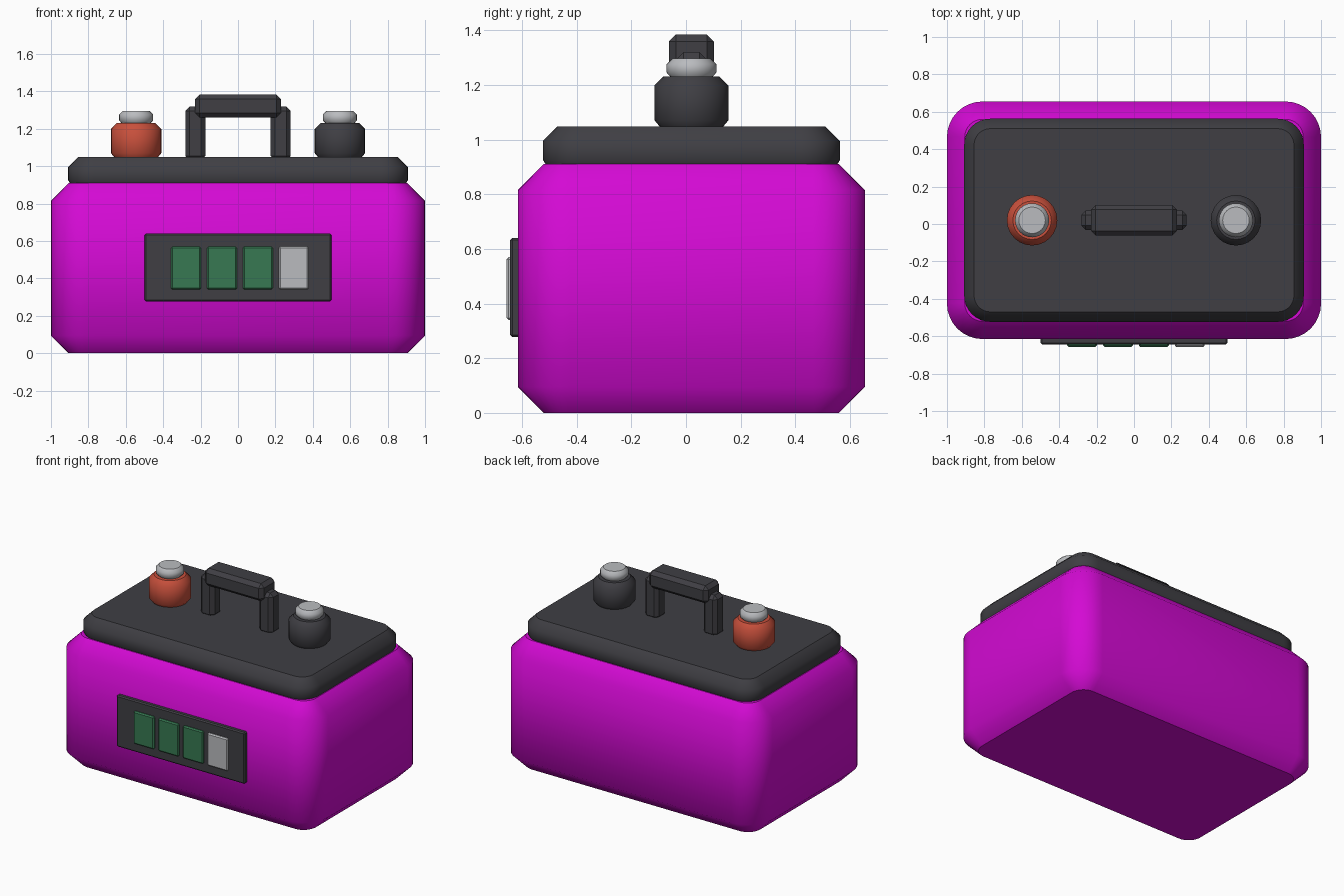
import bpy
import bmesh
from math import cos, sin, pi
from mathutils import Vector

cube = bpy.data.objects.get("Cube")
if cube:
    bpy.data.objects.remove(cube, do_unlink=True)

CY = 0.02  # depth centre of the casing


def material(name, rgb):
    mat = bpy.data.materials.new(name)
    mat.use_nodes = True
    mat.diffuse_color = (*rgb, 1)
    mat.node_tree.nodes["Principled BSDF"].inputs["Base Color"].default_value = (*rgb, 1)
    return mat


magenta = material("magenta", (0.66, 0.003, 0.66))
charcoal = material("charcoal", (0.05, 0.049, 0.057))
red = material("red", (0.58, 0.08, 0.045))
green = material("green", (0.038, 0.19, 0.085))
silver = material("silver", (0.49, 0.5, 0.52))


def finish(name, bm, mat):
    bmesh.ops.recalc_face_normals(bm, faces=bm.faces)
    mesh = bpy.data.meshes.new(name)
    bm.to_mesh(mesh)
    bm.free()
    mesh.materials.append(mat)
    obj = bpy.data.objects.new(name, mesh)
    bpy.context.collection.objects.link(obj)
    return obj


def rounded_solid(name, mat, centre, half, radius, profile, segments):
    """Stack rounded rectangles; profile holds (height, inset) pairs."""
    bm = bmesh.new()
    rings = []
    for z, inset in profile:
        ring = []
        for q, (sx, sy) in enumerate([(1, 1), (-1, 1), (-1, -1), (1, -1)]):
            for i in range(segments + 1):
                a = (q + i / segments) * pi / 2
                r = radius - inset
                ring.append(bm.verts.new((
                    centre[0] + sx * (half[0] - radius) + r * cos(a),
                    centre[1] + sy * (half[1] - radius) + r * sin(a), z)))
        rings.append(ring)
    n = len(rings[0])
    for low, high in zip(rings, rings[1:]):
        for i in range(n):
            j = (i + 1) % n
            bm.faces.new((low[i], low[j], high[j], high[i])).smooth = True
    # Flat caps keep a crisp rim
    bm.faces.new(rings[0][::-1])
    bm.faces.new(rings[-1])
    bmesh.ops.remove_doubles(bm, verts=bm.verts, dist=0.0005)
    return finish(name, bm, mat)


def box(name, mat, low, high, bevel):
    low, high = Vector(low), Vector(high)
    bm = bmesh.new()
    bmesh.ops.create_cube(bm, size=1)
    bmesh.ops.scale(bm, vec=high - low, verts=bm.verts)
    bmesh.ops.translate(bm, vec=(low + high) / 2, verts=bm.verts)
    obj = finish(name, bm, mat)
    mod = obj.modifiers.new("chamfer", 'BEVEL')
    mod.width = bevel
    mod.segments = 1
    return obj


# Casing and lid
rounded_solid("casing", magenta, (0, CY), (1, 0.635), 0.19,
              [(0, 0.095), (0.095, 0), (0.815, 0), (0.91, 0.095)], 8)
rounded_solid("lid", charcoal, (0, CY), (0.908, 0.543), 0.14,
              [(0.9, 0.015), (0.925, 0), (0.995, 0), (1.048, 0.053)], 8)

# Terminals, each a post with a cap
for side, x, mat in (("right", -0.545, red), ("left", 0.545, charcoal)):
    rounded_solid(side + "_terminal_post", mat, (x, CY), (0.135, 0.135), 0.135,
                  [(1.04, 0.025), (1.07, 0), (1.198, 0), (1.23, 0.032)], 6)
    rounded_solid(side + "_terminal_cap", silver, (x, CY), (0.091, 0.091), 0.091,
                  [(1.225, 0.018), (1.245, 0), (1.276, 0), (1.296, 0.02)], 6)

# Carrying handle
for side, s in (("right", -1), ("left", 1)):
    xs = sorted((s * 0.175, s * 0.282))
    box(side + "_handle_leg", charcoal, (xs[0], CY - 0.053, 1.03),
        (xs[1], CY + 0.053, 1.32), 0.024)
box("handle_grip", charcoal, (-0.23, CY - 0.082, 1.26), (0.23, CY + 0.082, 1.384), 0.025)

# Charge display on the front
box("display_panel", charcoal, (-0.5, -0.643, 0.277), (0.5, -0.6, 0.64), 0.008)
for i in range(4):
    x = -0.278 + i * 0.192
    box("charge_cell_%d" % (i + 1), green if i < 3 else silver,
        (x - 0.08, -0.657, 0.34), (x + 0.08, -0.63, 0.57), 0.008)
